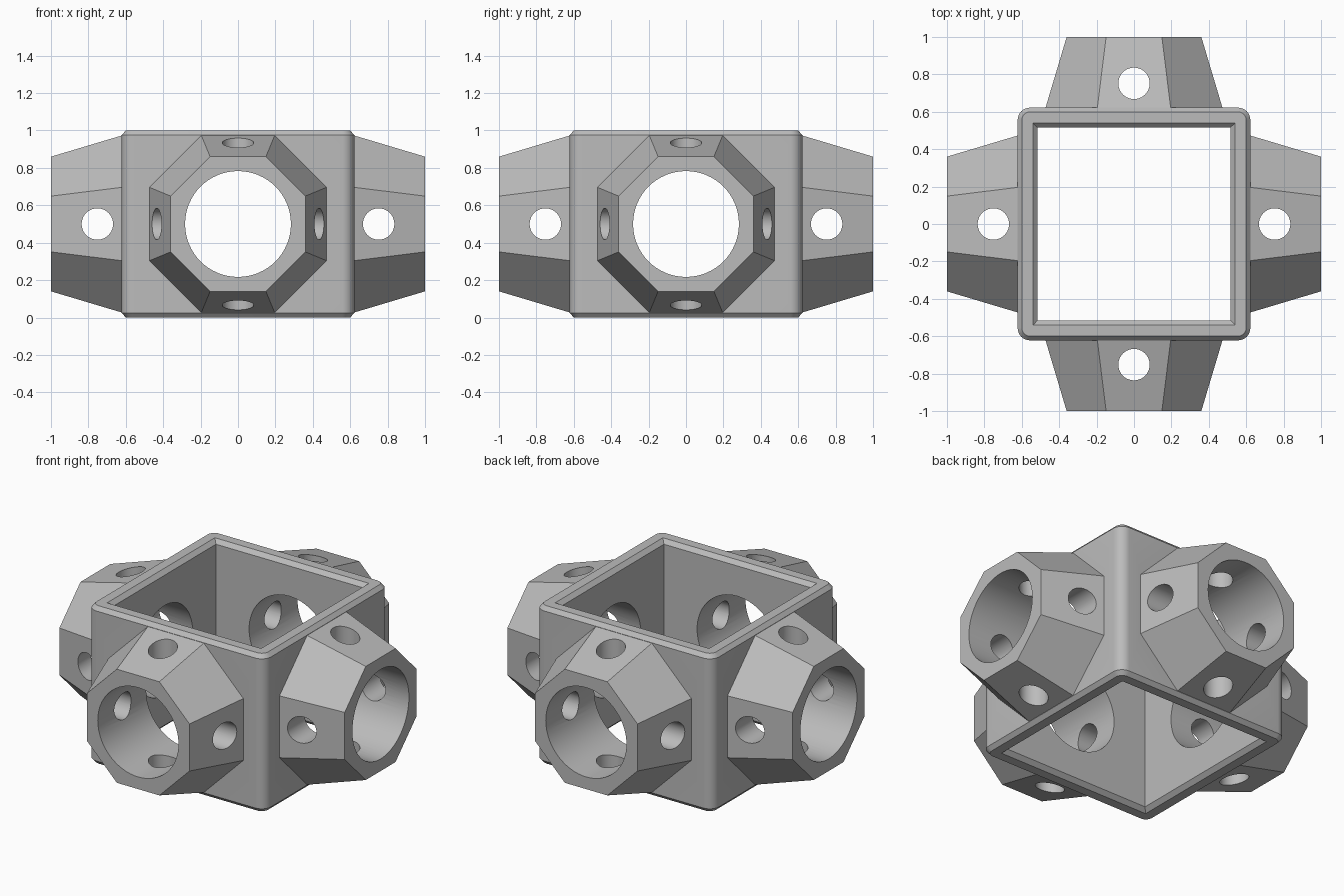
import bpy
import bmesh
from math import cos, sin, pi, tan
from mathutils import Matrix, Vector

if "Cube" in bpy.data.objects:
    bpy.data.objects.remove(bpy.data.objects["Cube"], do_unlink=True)

grey = bpy.data.materials.new("mid_grey")
grey.use_nodes = True
colour = (0.5, 0.5, 0.5, 1)
grey.diffuse_color = colour
grey.node_tree.nodes["Principled BSDF"].inputs["Base Color"].default_value = colour


def loft(name, rings, matrix=Matrix()):
    """Closed solid through rings of equal point count, stacked along local z."""
    bm = bmesh.new()
    loops = [[bm.verts.new(p) for p in ring] for ring in rings]
    n = len(loops[0])
    for low, high in zip(loops, loops[1:]):
        for i in range(n):
            j = (i + 1) % n
            bm.faces.new((low[i], low[j], high[j], high[i]))
    bm.faces.new(loops[0][::-1])
    bm.faces.new(loops[-1])
    bm.transform(matrix)
    bmesh.ops.recalc_face_normals(bm, faces=bm.faces)
    mesh = bpy.data.meshes.new(name)
    bm.to_mesh(mesh)
    bm.free()
    mesh.materials.append(grey)
    obj = bpy.data.objects.new(name, mesh)
    bpy.context.collection.objects.link(obj)
    return obj


def polygon(radius, sides, z, turn=0.0):
    return [Vector((radius * cos(turn + 2 * pi * i / sides),
                    radius * sin(turn + 2 * pi * i / sides), z)) for i in range(sides)]


def octagon(apothem, z):
    return polygon(apothem / cos(pi / 8), 8, z, pi / 8)


def square(half, z):
    return polygon(half * 2 ** 0.5, 4, z, pi / 4)


def rounded_square(half, radius, z, steps=8):
    points = []
    for corner in range(4):
        centre = Matrix.Rotation(corner * pi / 2, 3, 'Z') @ Vector((half - radius, half - radius, z))
        for s in range(steps + 1):
            a = (corner + s / steps) * pi / 2
            points.append(centre + Vector((cos(a), sin(a), 0)) * radius)
    return points


def combine(target, tool, operation):
    tool.hide_render = True
    mod = target.modifiers.new(operation.lower(), 'BOOLEAN')
    mod.operation = operation
    mod.solver = 'EXACT'
    mod.object = tool
    bpy.context.view_layer.objects.active = target
    bpy.ops.object.modifier_apply(modifier=mod.name)
    bpy.data.objects.remove(tool, do_unlink=True)


# Square sleeve with rounded corners and chamfered rims
hub = loft("four_way_hub", [rounded_square(0.6, 0.045, 0),
                            rounded_square(0.622, 0.065, 0.025),
                            rounded_square(0.622, 0.065, 0.975),
                            rounded_square(0.6, 0.045, 1)])

# Tapered octagonal sockets on the four sides
directions = [Matrix.Translation((0, 0, 0.5)) @ Matrix.Rotation(k * pi / 2, 4, 'Z')
              @ Matrix.Rotation(pi / 2, 4, 'Y') for k in range(4)]
for place in directions:
    socket = loft("socket", [octagon(0.49, 0.565), octagon(0.36, 1)], place)
    combine(hub, socket, 'UNION')

# Square opening through the sleeve, flared at both rims
opening = loft("opening", [square(0.565, -0.025), square(0.515, 0.025),
                           square(0.515, 0.975), square(0.565, 1.025)])
combine(hub, opening, 'DIFFERENCE')

# Round bore of each socket and the cross-drilled screw holes
for place in directions:
    bore = loft("bore", [polygon(0.283, 64, 0.4), polygon(0.283, 64, 1.1)], place)
    combine(hub, bore, 'DIFFERENCE')
    for axis in 'XY':
        drill = place @ Matrix.Translation((0, 0, 0.752)) @ Matrix.Rotation(pi / 2, 4, axis)
        hole = loft("screw_hole", [polygon(0.084, 40, -0.55), polygon(0.084, 40, 0.55)], drill)
        combine(hub, hole, 'DIFFERENCE')

# Smooth the round surfaces, keep the facets crisp
bpy.ops.object.select_all(action='DESELECT')
hub.select_set(True)
bpy.context.view_layer.objects.active = hub
bpy.ops.object.shade_smooth_by_angle(angle=pi / 7)
